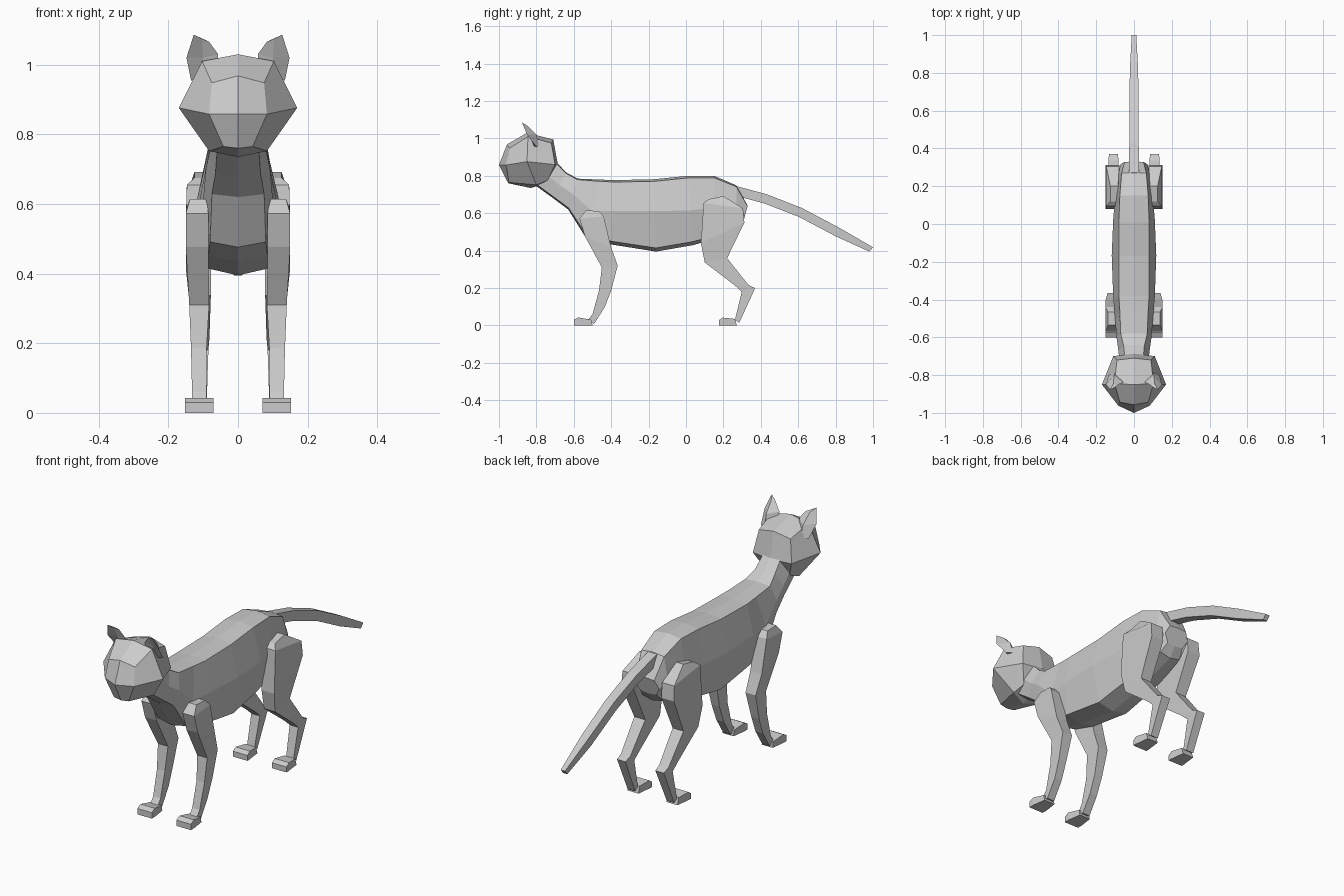
import bpy, bmesh


def loft(name, rings, start=None, end=None, mirror=False):
    """Skin a list of equal-sized point rings; caps are flat, or quads around a centre point."""
    bm = bmesh.new()
    vr = [[bm.verts.new(p) for p in r] for r in rings]
    n = len(vr[0])
    for a, b in zip(vr, vr[1:]):
        for i in range(n):
            j = (i + 1) % n
            bm.faces.new((a[i], a[j], b[j], b[i]))
    for ring, centre in ((vr[0], start), (vr[-1], end)):
        if centre is None:
            bm.faces.new(ring)
        else:
            c = bm.verts.new(centre)
            for i in range(0, n, 2):
                bm.faces.new((ring[i], ring[i + 1], ring[(i + 2) % n], c))
    bmesh.ops.recalc_face_normals(bm, faces=bm.faces)
    me = bpy.data.meshes.new(name)
    bm.to_mesh(me)
    bm.free()
    ob = bpy.data.objects.new(name, me)
    bpy.context.collection.objects.link(ob)
    if mirror:
        ob.modifiers.new("Mirror", 'MIRROR')
    return ob


def full(half):
    """Complete a half ring (top centre to bottom centre) across x = 0."""
    return half + [(-x, y, z) for x, y, z in reversed(half[1:-1])]


def body_ring(yt, zt, yb, zb, wt, wm, wb, f):
    """Eight-sided section between a top and a bottom point."""
    def at(w, t):
        return (w, yb + (yt - yb) * t, zb + (zt - zb) * t)
    return full([at(0, 1), at(wt, .97), at(wm, f), at(wb, .05), at(0, 0)])


def bar(yf, zf, yb, zb, xi, xo):
    """Four-sided section from two side-view points and an x range."""
    return [(xi, yf, zf), (xo, yf, zf), (xo, yb, zb), (xi, yb, zb)]


# Neck and body in one tube
loft("body", [body_ring(*r) for r in (
    (-.69, .87, -.80, .745, .05, .075, .06, .5),
    (-.64, .818, -.71, .68, .055, .082, .065, .5),
    (-.58, .785, -.63, .62, .07, .092, .075, .5),
    (-.46, .78, -.54, .476, .075, .10, .08, .45),
    (-.38, .777, -.40, .433, .08, .11, .085, .52),
    (-.17, .782, -.16, .395, .08, .118, .085, .56),
    (.01, .80, .04, .43, .08, .11, .08, .5),
    (.15, .80, .14, .46, .075, .10, .075, .5),
    (.27, .749, .27, .50, .065, .085, .06, .5),
    (.33, .64, .305, .55, .05, .07, .045, .5))])

# Faceted head: face, cheek and skull rings
loft("head", [
    full([(0, -.957, .968), (.075, -.943, .948), (.083, -.962, .858),
          (.042, -.947, .765), (0, -.95, .76)]),
    full([(0, -.85, 1.03), (.103, -.845, 1.01), (.17, -.85, .876),
          (.083, -.80, .752), (0, -.83, .735)]),
    full([(0, -.71, .995), (.09, -.72, .975), (.11, -.70, .86),
          (.07, -.74, .775), (0, -.74, .76)])],
    start=(0, -1, .858), end=(0, -.685, .86))

# Cupped ears
loft("ears", [
    [(.06, -.82, .97), (.10, -.785, .96), (.135, -.80, .955), (.10, -.82, .96)],
    [(.057, -.84, 1.03), (.105, -.80, 1.02), (.148, -.85, 1.02), (.10, -.835, 1.02)],
    [(.083, -.85, 1.066), (.11, -.848, 1.068), (.127, -.877, 1.086), (.103, -.866, 1.074)]],
    mirror=True)

# Front legs and paws
loft("front_legs", [bar(*r) for r in (
    (-.535, .615, -.465, .612, .09, .138),
    (-.57, .572, -.44, .583, .085, .15),
    (-.54, .476, -.40, .417, .085, .15),
    (-.45, .31, -.365, .32, .083, .14),
    (-.465, .187, -.40, .187, .09, .135),
    (-.50, .06, -.435, .096, .09, .132),
    (-.53, .02, -.49, .01, .09, .132))], mirror=True)
loft("front_paws", [bar(*r) for r in (
    (-.60, 0, -.60, .03, .07, .152),
    (-.57, 0, -.575, .043, .07, .152),
    (-.50, 0, -.505, .03, .08, .142))], mirror=True)

# Hind legs with broad thighs, and paws
loft("hind_legs", [bar(*r) for r in (
    (.12, .675, .20, .692, .085, .125),
    (.094, .655, .305, .626, .078, .147),
    (.08, .44, .312, .55, .078, .15),
    (.10, .337, .22, .36, .078, .14),
    (.26, .215, .335, .215, .082, .135),
    (.298, .18, .37, .20, .085, .133),
    (.262, .03, .285, .015, .09, .132))], mirror=True)
loft("hind_paws", [bar(*r) for r in (
    (.176, 0, .176, .028, .07, .152),
    (.19, 0, .197, .042, .07, .152),
    (.272, 0, .262, .035, .08, .142))], mirror=True)

# Drooping tail
loft("tail", [bar(*r) for r in (
    (.28, .69, .27, .745, -.026, .026),
    (.42, .652, .43, .702, -.025, .025),
    (.605, .58, .62, .628, -.024, .024),
    (.80, .477, .82, .522, -.022, .022),
    (.98, .395, 1.0, .418, -.012, .012))])
